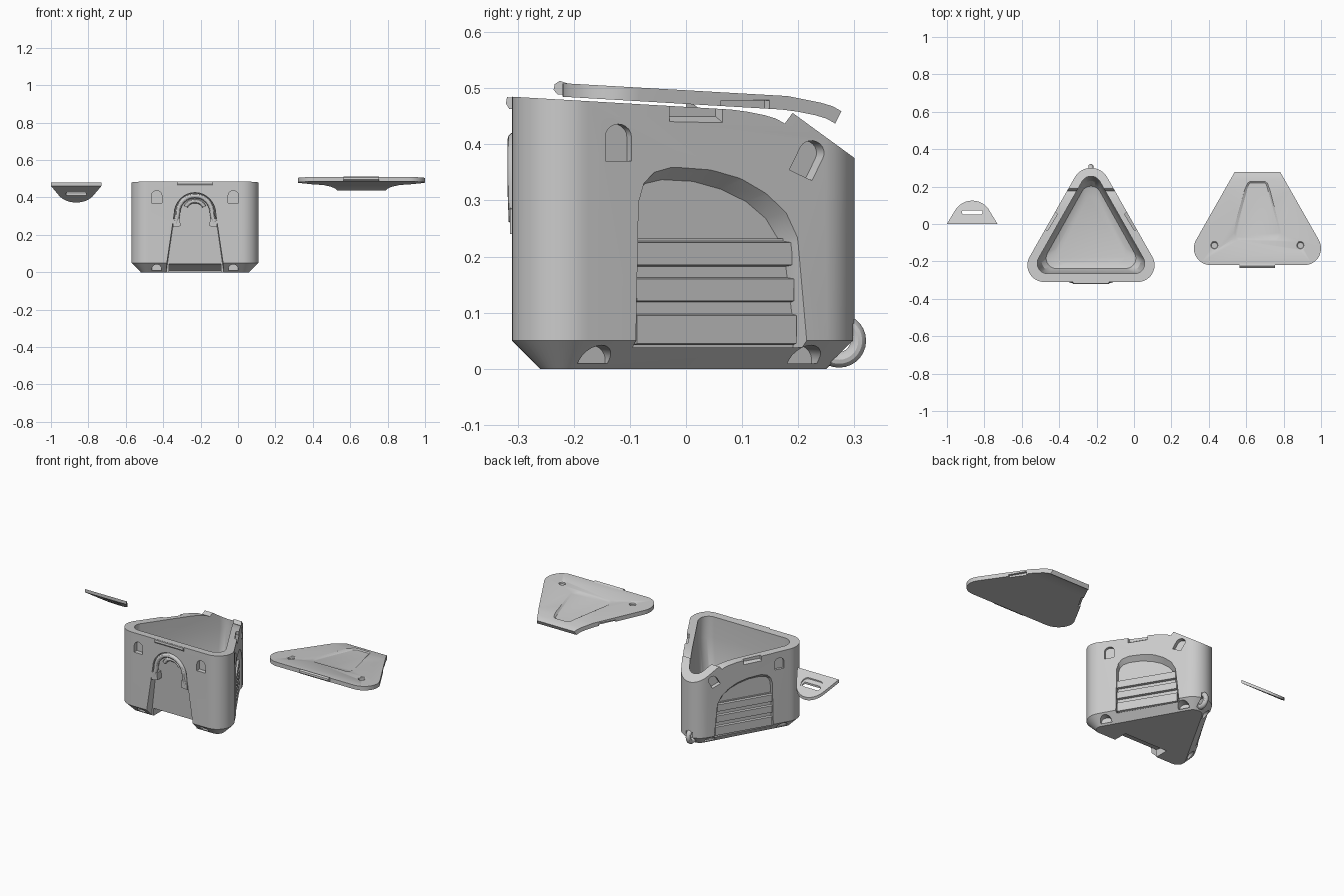
import bpy, bmesh, math
from mathutils import Vector

if "Cube" in bpy.data.objects:
    bpy.data.objects.remove(bpy.data.objects["Cube"])

BX = -0.23                      # centre line of the tub
LID = Vector((0.89, 0.09, 0))   # lid is laid out beside the tub
grey = bpy.data.materials.new("light_grey")
grey.diffuse_color = (0.6, 0.6, 0.6, 1)
grey.use_nodes = True
grey.node_tree.nodes["Principled BSDF"].inputs["Base Color"].default_value = grey.diffuse_color


def loft(name, rings, closed=False):
    """Solid through equal-length rings of 3D points."""
    bm = bmesh.new()
    vs = [[bm.verts.new(p) for p in r] for r in rings]
    n = len(vs[0])
    pairs = list(zip(vs, vs[1:])) + ([(vs[-1], vs[0])] if closed else [])
    for a, b in pairs:
        for i in range(n):
            j = (i + 1) % n
            bm.faces.new((a[i], a[j], b[j], b[i]))
    if not closed:
        bm.faces.new(vs[0])
        bm.faces.new(vs[-1])
    bmesh.ops.recalc_face_normals(bm, faces=bm.faces)
    me = bpy.data.meshes.new(name)
    bm.to_mesh(me)
    bm.free()
    me.materials.append(grey)
    ob = bpy.data.objects.new(name, me)
    bpy.context.collection.objects.link(ob)
    return ob


def boolean(ob, cutter, op='DIFFERENCE'):
    m = ob.modifiers.new("cut", 'BOOLEAN')
    m.operation, m.object, m.solver = op, cutter, 'EXACT'
    bpy.context.view_layer.objects.active = ob
    bpy.ops.object.modifier_apply(modifier=m.name)
    bpy.data.objects.remove(cutter)


def tri(inset, z, off=Vector((0, 0, 0)), rmin=0.01, seg=14):
    """Rounded triangle outline, offset inwards."""
    pts = []
    for cx, cy, r, a0, a1 in ((-.25, -.22, .09, 149, 270), (.25, -.22, .09, 270, 391), (0, .2, .1, 31, 149)):
        r2 = max(r - inset, rmin)
        k = 1 - (inset - (r - r2)) / 0.142
        cx, cy = cx * k, -.078 + (cy + .078) * k
        for i in range(seg + 1):
            a = math.radians(a0 + (a1 - a0) * i / seg)
            pts.append(Vector((BX + cx + r2 * math.cos(a), cy + r2 * math.sin(a), z)) + off)
    return pts


def pt(side, s, z, n):
    """Point on a wall: side 0 front, 1 right, -1 left; s along, n outwards."""
    if side == 0:
        return Vector((BX + s, -.31 - n, z))
    return Vector((BX + side * (.237 - .602 * s + .857 * n), s + .516 * n, z))


def wall(name, side, outer, n0, n1, inner=None, off=Vector((0, 0, 0))):
    return loft(name, [[pt(side, s, z, n) + off for s, z in ring]
                       for ring, n in ((outer, n0), (inner or outer, n1))])


def xprism(name, prof, x0, x1):
    return loft(name, [[(x, y, z) for y, z in prof] for x in (x0, x1)])


def rect(a, b, c, d):
    return [(a, c), (b, c), (b, d), (a, d)]


def arch(s, w, z0, z1, tilt=0):
    """Arched pocket outline."""
    p = [(-w, 0), (w, 0)] + [(w * math.cos(t * math.pi / 10), z1 - z0 - w + w * math.sin(t * math.pi / 10)) for t in range(11)]
    c, q = math.cos(tilt), math.sin(tilt)
    return [(s + x * c + z * q, z0 - x * q + z * c) for x, z in p]


def tube(name, path, r, closed=False):
    """Round tube along a path lying in the xz plane."""
    rings = []
    for i, p in enumerate(path):
        if closed:
            t = path[(i + 1) % len(path)] - path[i - 1]
        else:
            t = path[min(i + 1, len(path) - 1)] - path[max(i - 1, 0)]
        nrm = Vector((t.z, 0, -t.x)).normalized()
        rings.append([p + nrm * r * math.cos(a * math.tau / 12) + Vector((0, r * math.sin(a * math.tau / 12), 0)) for a in range(12)])
    return loft(name, rings, closed)


# curved rim line shared by tub and lid (y, z)
rim = [(-.33, .486), (.08, .462), (.11, .458), (.14, .452), (.16, .446), (.176, .437)]

# ---- tub shell with chamfered base, sloped rim and cavity
tub = loft("tub", [tri(.05, 0), tri(0, .05), tri(0, .6)])
boolean(tub, xprism("c", [(-.4, -.1), (-.4, .49)] + rim + [(.19, .456), (.40, .303), (.40, -.1)], -1, 1), 'INTERSECT')
boolean(tub, loft("c", [tri(i, z, rmin=.055) for i, z in ((.10, .08), (.072, .095), (.058, .13), (.045, .36), (.045, .7))]))

# front recess: tapered arch, with a scoop under the base
front = [(-.165, -.02), (.165, -.02)] + [(.115 * math.cos(t * math.pi / 16), .315 + .115 * math.sin(t * math.pi / 16)) for t in range(17)]
rings = [[(BX + s, -.36, z) for s, z in front],
         [(BX + s * .95, -.285 + (.43 - z) * .06, z - (.006 if z > .2 else 0)) for s, z in front]]
boolean(tub, loft("c", rings))
boolean(tub, xprism("c", [(-.36, -.03), (-.36, .045), (-.264, .045), (-.235, .04), (-.205, .027), (-.18, .01), (-.17, -.03)], BX - .14, BX + .14))

# side recesses, boards and finger scoops
outer = [(-.085, .038), (-.08, .30), (-.07, .337), (-.05, .358), (-.02, .366), (.05, .359), (.10, .343),
         (.145, .315), (.18, .28), (.20, .235), (.217, .038)]
inner = [(-.083, .038), (-.078, .29), (-.07, .315), (-.055, .33), (-.025, .337), (.03, .334), (.08, .32),
         (.125, .298), (.16, .268), (.183, .23), (.209, .038)]
for sd, nm in ((1, "right"), (-1, "left")):
    boolean(tub, wall("c", sd, outer, .0005, -.035, inner))
    wall(nm + "_board_backing", sd, [(-.081, .042), (.206, .042), (.199, .232), (-.078, .232)], -.036, -.027)
    for i, (z0, z1) in enumerate(((.042, .098), (.118, .163), (.182, .228))):
        wall(nm + "_board_%d" % i, sd, rect(-.08, .204 - .004 * i, z0, z1), -.03, -.014,
             rect(-.08, .204 - .004 * i, z0 + .003, z1 - .003))
    boolean(tub, wall("c", sd, rect(-.028, .07, .432, .52), .004, -.022, rect(-.022, .064, .45, .52)))

# strap pockets near the top and on the base chamfer
for sd in (0, 1, -1):
    spots = ((-.205, .028, 0), (.205, .028, 0)) if sd == 0 else ((-.115, .023, 0), (.205, .022, .45))
    for s, w, tilt in spots:
        z0 = .37 if tilt == 0 else .345
        boolean(tub, wall("c", sd, arch(s, w, z0, z0 + .066, tilt), .05, -.026))
    for s in ((-.205, .205) if sd == 0 else (-.14, .228)):
        boolean(tub, wall("c", sd, arch(s, .026, .009, .042), .05, -.058))

# rear pull ring in its slot
boolean(tub, loft("c", [[(BX - .022, y, z), (BX + .022, y, z), (BX + .022, y, z + h), (BX - .022, y, z + h)]
                        for y, z, h in ((.258, -.02, .095), (.36, -.02, .11))]))
ring = tube("rear_ring", [Vector((.034 * math.cos(a * math.tau / 28), 0, .034 * math.sin(a * math.tau / 28))) for a in range(28)], .014, True)
for v in ring.data.vertices:
    x, y, z = v.co
    v.co = (BX - y, .273 + x, .05 + z)

# front latch tab
xprism("tub_tab", [(-.30, .463), (-.315, .463), (-.321, .473), (-.319, .484), (-.30, .483)], BX - .095, BX + .095)

# ---- carry handle on the front
path = [Vector((BX - .104, -.303, .262))]
path += [Vector((BX - .092 * math.cos(t * math.pi / 20), -.305, .315 + .094 * math.sin(t * math.pi / 20))) for t in range(21)]
path += [Vector((BX + .104, -.303, .262))]
tube("handle", path, .013)
tube("handle_grip", [Vector((BX - .052 * math.cos(math.radians(a)), -.286, .335 + .045 * math.sin(math.radians(a))))
                     for a in range(20, 161, 10)], .011)
for sd in (-1, 1):
    wall("handle_mount", 0, [(sd * s, z) for s, z in ((.078, .247), (.118, .24), (.116, .285), (.08, .29))], -.045, .004)

# ---- lid: same outline, cut by the rim curve
lid = loft("lid", [tri(0, .2, LID), tri(0, .7, LID)])
low = [(y + .09, z) for y, z in rim]
high = [(y + .011 if i else y, z + .022 + .002 * (i < 2)) for i, (y, z) in enumerate(low)]
boolean(lid, xprism("c", low + high[::-1], .2, 1.2), 'INTERSECT')
# shallow tapered panel that fades out at the back
shape = [(-.143, -.06), (-.135, -.085), (-.115, -.098), (.115, -.098), (.135, -.085), (.143, -.06),
         (.058, .228), (.045, .24), (-.045, .24), (-.058, .228)]
rings = []
for grow, dz in ((.83, -.009), (1.03, .006)):
    rings.append([(.66 + x * grow, .06 + (y - .06) * (grow + .06 if grow < 1 else 1),
                   .4945 - .075 * (y - .05) + dz) for x, y in shape])
boolean(lid, loft("c", rings))
# two round dimples
for x in (.43, .89):
    boolean(lid, loft("c", [[(x + r * math.cos(a * math.tau / 24), -.115 + r * math.sin(a * math.tau / 24), z)
                             for a in range(24)] for r, z in ((.016, .491), (.018, .499), (.029, .506), (.029, .54))]))
# notches that match the finger scoops, and a latch tab
for sd in (1, -1):
    boolean(lid, wall("c", sd, rect(-.028, .066, .42, .48), .03, -.02, rect(-.022, .06, .42, .478), LID))
xprism("lid_tab", [(-.21, .488), (-.229, .489), (-.236, .497), (-.234, .507), (-.225, .513), (-.21, .508)], .565, .755)

# ---- small sloped cover plate
PX = -.865
plan = [(-.1355, 0)] + [(-.107 * math.cos(math.radians(a)), .018 + .107 * math.sin(math.radians(a))) for a in range(31, 150, 7)] + [(.1355, 0)]
cover = loft("small_cover", [[(PX + x, y, z) for x, y in plan] for z in (.3, .6)])
boolean(cover, xprism("c", [(-.01, .469), (-.01, .488), (.0, .481), (.14, .379), (.14, .362)], -1.2, -.6), 'INTERSECT')


def slot(w, r, y0, dz0, dz1):
    """Stadium-shaped cutter following the cover slope."""
    p = []
    for sg in (1, -1):
        p += [(sg * (w + r * math.cos(math.radians(a))), y0 + sg * r * math.sin(math.radians(a))) for a in range(-90, 91, 15)]
    return loft("c", [[(PX + x, y, .481 - .73 * y + d) for x, y in p] for d in (dz0, dz1)])


boolean(cover, slot(.038, .028, .06, -.007, .03))
boolean(cover, slot(.045, .011, .062, -.05, .03))

# ---- smooth shading with sharp edges kept
for ob in bpy.data.objects:
    bpy.ops.object.select_all(action='DESELECT')
    ob.select_set(True)
    bpy.context.view_layer.objects.active = ob
    bpy.ops.object.shade_smooth_by_angle(angle=math.radians(30))
